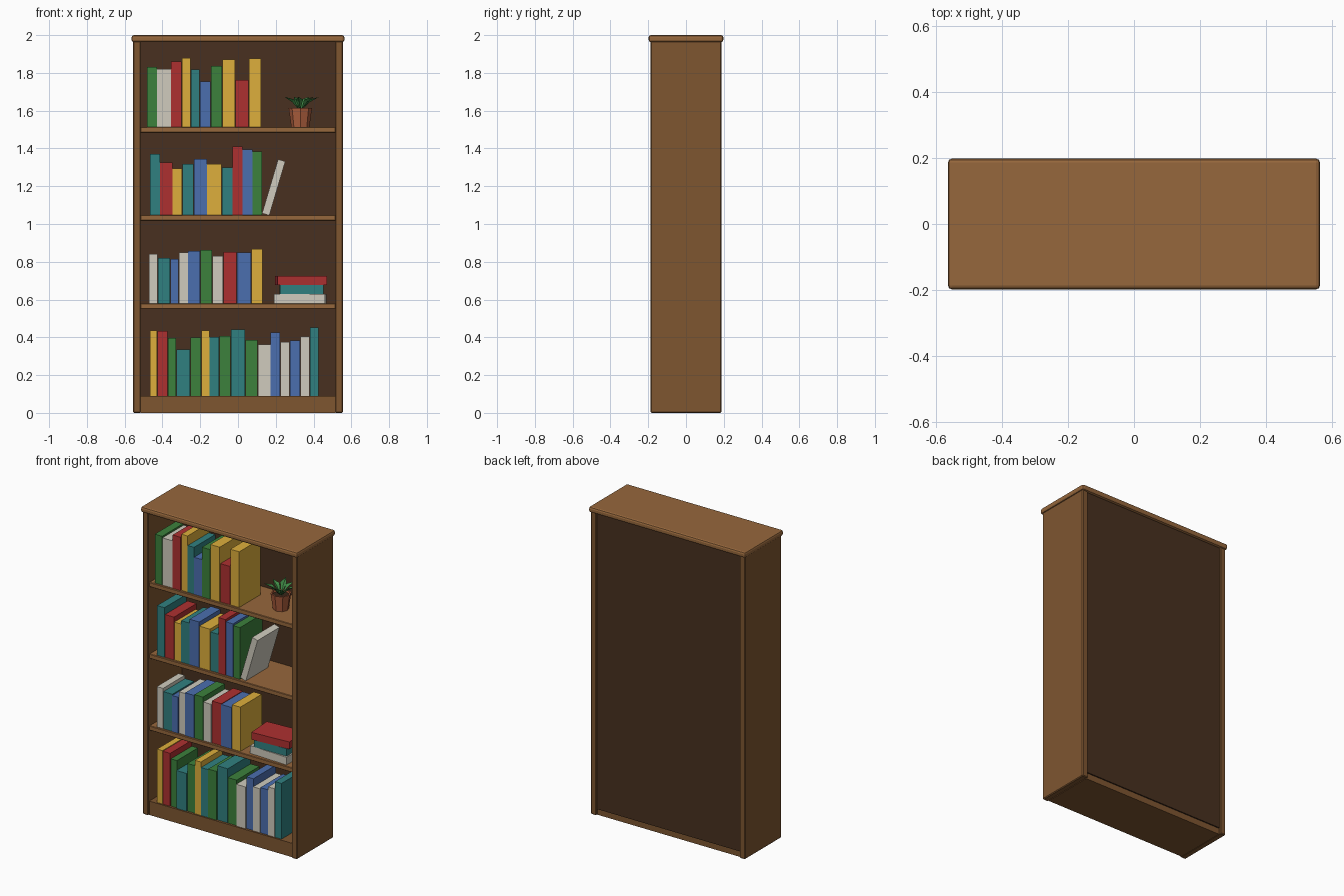
import bpy, bmesh, random
from math import radians, sin, cos, pi
from mathutils import Vector

if "Cube" in bpy.data.objects:
    bpy.data.objects.remove(bpy.data.objects["Cube"])

random.seed(4)


def mat(name, rgb):
    m = bpy.data.materials.new(name)
    m.diffuse_color = (*rgb, 1)
    m.use_nodes = True
    m.node_tree.nodes["Principled BSDF"].inputs["Base Color"].default_value = m.diffuse_color
    return m


WOOD = mat("wood", (.21, .093, .03))
SHELF = mat("shelf_wood", (.305, .136, .045))
DARK = mat("back_wood", (.065, .03, .014))
CLAY = mat("clay", (.43, .115, .048))
SOIL = mat("soil", (.04, .02, .01))
LEAF = mat("leaf", (.05, .25, .06))
BOOK = {
    "R": mat("red", (.42, .03, .03)),
    "Y": mat("yellow", (.73, .43, .045)),
    "G": mat("green", (.045, .22, .045)),
    "T": mat("teal", (.03, .216, .216)),
    "B": mat("blue", (.07, .156, .43)),
    "W": mat("cream", (.63, .6, .51)),
}


def finish(name, bm, material):
    me = bpy.data.meshes.new(name)
    bm.to_mesh(me)
    bm.free()
    me.materials.append(material)
    ob = bpy.data.objects.new(name, me)
    bpy.context.collection.objects.link(ob)
    return ob


def box(name, lo, hi, material, bevel=0, segments=1, rot=(0, 0, 0)):
    lo, hi = Vector(lo), Vector(hi)
    bm = bmesh.new()
    bmesh.ops.create_cube(bm, size=1)
    bmesh.ops.scale(bm, vec=hi - lo, verts=bm.verts)
    ob = finish(name, bm, material)
    ob.location = (lo + hi) / 2
    ob.rotation_euler = rot
    if bevel:
        b = ob.modifiers.new("bevel", "BEVEL")
        b.width, b.segments = bevel, segments
    return ob


# Case: two sides, top board, solid base, back panel
for side, s in (("left", -1), ("right", 1)):
    xs = sorted((s * .515, s * .555))
    box(side + "_side", (xs[0], -.187, 0), (xs[1], .187, 1.99), WOOD, .005)
box("top_board", (-.5635, -.198, 1.963), (.5635, .198, 2), SHELF, .012, 2)
box("base", (-.516, -.175, 0), (.516, .172, .09), WOOD)
box("back_panel", (-.516, .16, .04), (.516, .18, 1.965), DARK)

# Shelves
TOPS = (1.513, 1.047, .58)
for i, z in enumerate(TOPS):
    box(f"shelf_{i + 1}", (-.516, -.175, z - .03), (.516, .162, z), SHELF, .003)

# Upright books: start x, shelf height, colours, widths and heights in thousandths
ROWS = (
    (-.484, TOPS[0], "GWRYTBGYRY",
     (55, 74, 58, 47, 47, 58, 61, 69, 71, 66),
     (317, 307, 347, 365, 304, 241, 323, 357, 249, 362)),
    (-.468, TOPS[1], "TRYTBYTRBG",
     (55, 66, 51, 61, 71, 77, 58, 53, 53, 50),
     (323, 278, 246, 270, 296, 270, 251, 362, 347, 336)),
    (-.471, TOPS[2], "WTBWBGWRBY",
     (47, 66, 45, 48, 66, 63, 58, 71, 77, 61),
     (262, 241, 235, 270, 278, 283, 251, 272, 270, 288)),
    (-.468, .09, "YRGTGYTGTGWBWBWT",
     (41, 55, 45, 74, 58, 44, 52, 61, 77, 65, 68, 51, 50, 57, 50, 48),
     (347, 344, 307, 246, 310, 347, 312, 317, 352, 296, 272, 336, 286, 294, 315, 362)),
)
for r, (x, z, colours, widths, heights) in enumerate(ROWS):
    for i, (c, w, h) in enumerate(zip(colours, widths, heights)):
        front = -.163 + random.uniform(-.004, .004)
        depth = random.uniform(.215, .235)
        box(f"book_{r + 1}_{i + 1}", (x + .001, front, z),
            (x + w / 1000 - .001, front + depth, z + h / 1000), BOOK[c])
        x += w / 1000

# Leaning book and lying stack
box("leaning_book", (.169, -.157, 1.045), (.209, .07, 1.343), BOOK["W"], rot=(0, radians(16.5), 0))
box("stack_book_bottom", (.194, -.155, .58), (.464, .03, .63), BOOK["W"], rot=(0, 0, radians(-2.5)))
box("stack_book_middle", (.22, -.15, .63), (.452, .02, .678), BOOK["T"], rot=(0, 0, radians(1)))
box("stack_book_top", (.202, -.152, .678), (.464, .025, .725), BOOK["R"], rot=(0, 0, radians(4)))

# Flower pot: eight-sided, open top with soil inside
PX, PY, PZ = .33, -.03, TOPS[0]
PROFILE = ((.048, 0), (.062, .102), (.053, .102), (.051, .088))


def ring(bm, radius, z):
    return [bm.verts.new((radius * cos(k * pi / 4), radius * sin(k * pi / 4), z)) for k in range(8)]


bm = bmesh.new()
rings = [ring(bm, *p) for p in PROFILE]
for a, b in zip(rings, rings[1:]):
    for k in range(8):
        n = (k + 1) % 8
        bm.faces.new((a[k], a[n], b[n], b[k]))
bm.faces.new(rings[0][::-1])
finish("plant_pot", bm, CLAY).location = (PX, PY, PZ)
bm = bmesh.new()
bm.faces.new(ring(bm, .052, .089))
finish("pot_soil", bm, SOIL).location = (PX, PY, PZ)

# Leaves: folded blades that arch outwards
LEAVES = 7
for i in range(LEAVES):
    reach = 1 if i % 2 == 0 else .85
    bm = bmesh.new()
    base = bm.verts.new((.006, 0, .088))
    mid = bm.verts.new((.05 * reach, 0, .132))
    left = bm.verts.new((.05 * reach, .02, .146))
    right = bm.verts.new((.05 * reach, -.02, .146))
    tip = bm.verts.new((.1 * reach, 0, .16))
    for f in ((base, mid, left), (base, right, mid), (mid, tip, left), (mid, right, tip)):
        bm.faces.new(f)
    leaf = finish(f"leaf_{i + 1}", bm, LEAF)
    leaf.location = (PX, PY, PZ)
    leaf.rotation_euler.z = 2 * pi * i / LEAVES + .1
